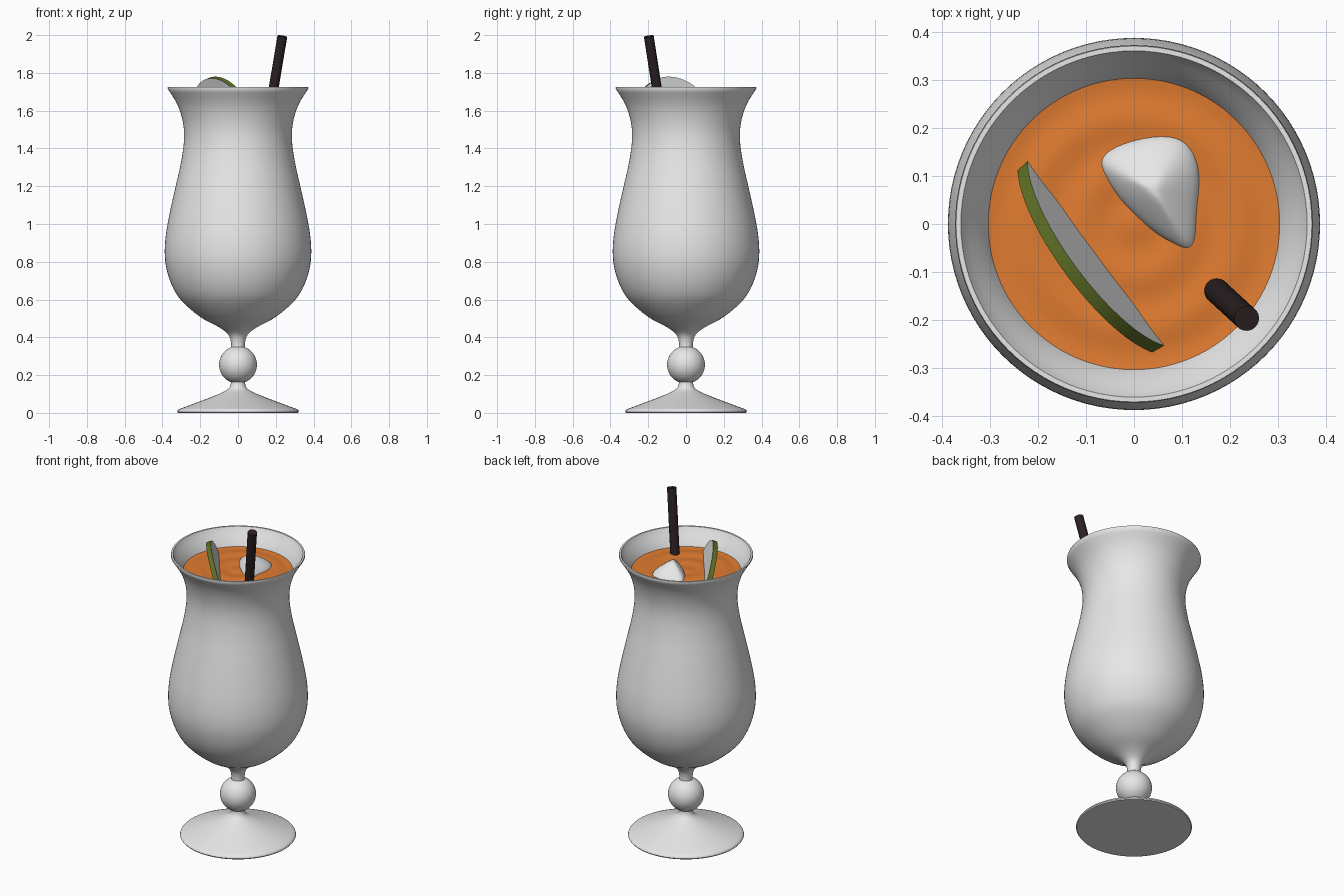
import bpy, bmesh, math
from mathutils import Vector, Matrix

if "Cube" in bpy.data.objects:
    bpy.data.objects.remove(bpy.data.objects["Cube"])


def material(name, rgb):
    m = bpy.data.materials.new(name)
    m.diffuse_color = (*rgb, 1)
    m.use_nodes = True
    m.node_tree.nodes["Principled BSDF"].inputs["Base Color"].default_value = m.diffuse_color
    return m


GLASS = material("pale_grey", (0.8, 0.8, 0.8))
ORANGE = material("orange_drink", (0.75, 0.2, 0.03))
GREEN = material("olive_green", (0.11, 0.155, 0.018))
DARK = material("dark_brown", (0.024, 0.015, 0.015))
LEVEL = 1.627  # drink surface height


def finish(bm, name, *mats, angle=40):
    bmesh.ops.recalc_face_normals(bm, faces=bm.faces[:])
    me = bpy.data.meshes.new(name)
    bm.to_mesh(me)
    bm.free()
    for m in mats:
        me.materials.append(m)
    me.shade_smooth()
    me.set_sharp_from_angle(angle=math.radians(angle))
    ob = bpy.data.objects.new(name, me)
    bpy.context.scene.collection.objects.link(ob)
    return ob


def smooth_curve(pts, n=4):
    """Catmull-Rom points through a profile."""
    p = [Vector(q) for q in pts]
    p = [2 * p[0] - p[1]] + p + [2 * p[-1] - p[-2]]
    out = []
    for i in range(1, len(p) - 2):
        a, b, c, d = p[i - 1:i + 3]
        for k in range(n):
            t = k / n
            out.append(0.5 * (2 * b + (c - a) * t + (2 * a - 5 * b + 4 * c - d) * t * t
                              + (3 * b - a - 3 * c + d) * t ** 3))
    return out + [p[-2]]


def loft(rings, cap=True):
    """Skin equal-sized closed rings, capping both ends."""
    bm = bmesh.new()
    vs = [[bm.verts.new(p) for p in r] for r in rings]
    n = len(rings[0])
    for a, b in zip(vs, vs[1:]):
        for i in range(n):
            j = (i + 1) % n
            bm.faces.new((a[i], a[j], b[j], b[i]))
    if cap:
        bm.faces.new(vs[0])
        bm.faces.new(vs[-1])
    return bm


def lathe(profile, n=96):
    return loft([[(r * math.cos(2 * math.pi * i / n), r * math.sin(2 * math.pi * i / n), z)
                  for i in range(n)] for r, z in profile])


# Foot with short neck
foot = [(0.318, 0.0), (0.322, 0.006), (0.319, 0.014)]
foot += smooth_curve([(0.314, 0.019), (0.25, 0.043), (0.17, 0.073), (0.1, 0.101),
                      (0.058, 0.122), (0.04, 0.145), (0.037, 0.18)])
finish(lathe(foot), "foot", GLASS)

# Ball in the stem
bm = bmesh.new()
bmesh.ops.create_uvsphere(bm, u_segments=48, v_segments=24, radius=0.1,
                          matrix=Matrix.Translation((0, 0, 0.255)))
finish(bm, "stem_ball", GLASS)

# Hollow bowl: outer wall, rounded rim, inner wall
outer = smooth_curve([(0.037, 0.335), (0.038, 0.375), (0.052, 0.415), (0.1, 0.453), (0.2, 0.508),
                      (0.3, 0.595), (0.35, 0.675), (0.379, 0.765), (0.388, 0.85), (0.381, 0.95),
                      (0.36, 1.065), (0.33, 1.2), (0.302, 1.325), (0.286, 1.44), (0.291, 1.535),
                      (0.32, 1.63), (0.373, 1.718)])
inner = [(v.x - 0.015, v.y) for v in reversed(outer) if v.y > 0.5]
finish(lathe([tuple(v) for v in outer] + [(0.371, 1.725), (0.361, 1.725)] + inner + [(0.02, 0.49)]),
       "glass_bowl", GLASS, angle=60)

# Drink with faint ripples
top = [(r, LEVEL + 0.0025 * math.cos(r * 2 * math.pi / 0.11))
       for r in [0.31 - 0.01 * k for k in range(31)]]
finish(lathe([(0.3, 1.58)] + top), "drink", ORANGE)

# Straw
tip, through = Vector((0.235, -0.197, 1.994)), Vector((0.173, -0.14, LEVEL))
axis = (tip - through).normalized()
length = 1.3
bm = bmesh.new()
bmesh.ops.create_cone(bm, cap_ends=True, segments=32, radius1=0.026, radius2=0.026, depth=length,
                      matrix=Matrix.Translation(tip - axis * length / 2)
                      @ axis.to_track_quat('Z', 'Y').to_matrix().to_4x4())
finish(bm, "straw", DARK)

# Fruit slice: tilted disc with a green rind
tilt, thick = math.radians(18), 0.027
flat = Vector((0.803, 0.595, 0))
up = Vector((0, 0, 1))
normal = flat * math.cos(tilt) + up * math.sin(tilt)
rise = up * math.cos(tilt) - flat * math.sin(tilt)
centre = Vector((-0.08, -0.0615, LEVEL)) - rise * 0.096 - normal * thick / 2
bm = bmesh.new()
bmesh.ops.create_cone(bm, cap_ends=True, segments=80, radius1=0.257, radius2=0.257, depth=thick,
                      matrix=Matrix.Translation(centre)
                      @ normal.to_track_quat('Z', 'Y').to_matrix().to_4x4())
for f in bm.faces:
    f.material_index = 1 if len(f.verts) == 4 else 0
finish(bm, "fruit_slice", GLASS, GREEN)

# Rounded ice corner poking out of the drink
outline = [(-.08, .14), (-.03, .172), (.065, .193), (.116, .177), (.139, .125), (.139, .073),
           (.133, .02), (.133, -.041), (.116, -.062), (.085, -.046), (.033, -.015),
           (-.025, .042), (-.064, .098)]
peak = Vector((0.04, 0.07))
rings = []
for s, dz in [(0.8, -0.1), (1, -0.03), (1.0, 0.0), (0.8, 0.022), (0.55, 0.042),
              (0.3, 0.06), (0.1, 0.071)]:
    rings.append([(*(peak + (Vector(p) - peak) * s), LEVEL + dz) for p in outline])
ice = finish(loft(rings), "ice_cube", GLASS, angle=180)
sub = ice.modifiers.new("smooth", 'SUBSURF')
sub.levels = sub.render_levels = 2
